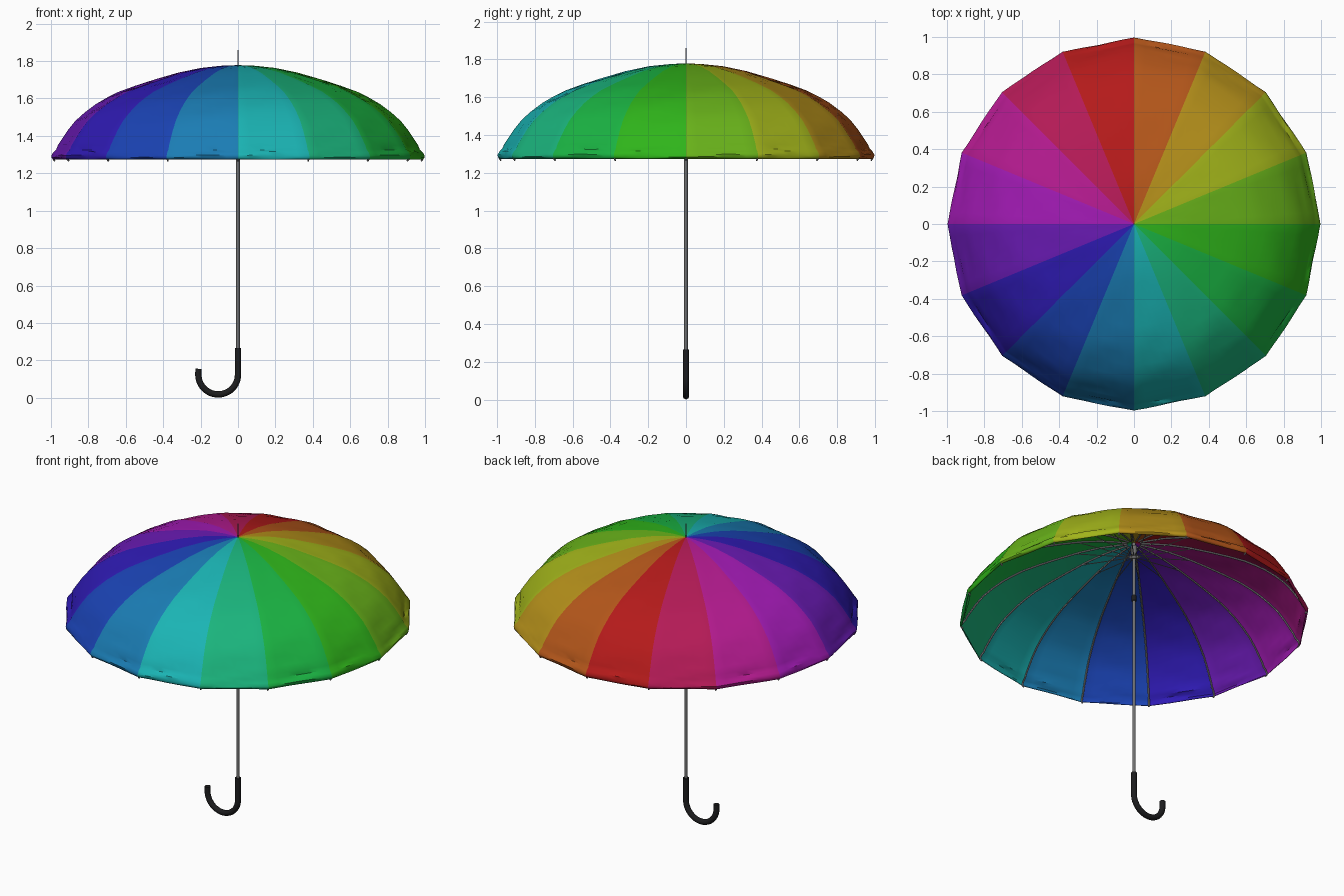
import bpy, bmesh, colorsys
from math import sin, cos, pi, radians

if "Cube" in bpy.data.objects:
    bpy.data.objects.remove(bpy.data.objects["Cube"])

N = 16          # ribs / panels
SUB = 6         # strips across one panel
PROFILE = [(0, 1.778), (0.05, 1.777), (0.1, 1.774), (0.2, 1.763), (0.32, 1.738),
           (0.45, 1.70), (0.55, 1.668), (0.64, 1.635), (0.70, 1.605), (0.76, 1.57),
           (0.82, 1.525), (0.87, 1.48), (0.91, 1.43), (0.94, 1.385), (0.963, 1.35),
           (0.972, 1.328), (0.988, 1.312), (0.997, 1.295), (0.996, 1.283), (0.988, 1.273)]


def material(name, rgb):
    m = bpy.data.materials.new(name)
    m.diffuse_color = (*rgb, 1)
    m.use_nodes = True
    m.node_tree.nodes["Principled BSDF"].inputs["Base Color"].default_value = m.diffuse_color
    return m


def tubes(name, paths, radius, mat, sides=2):
    """Round tubes along one or more paths, turned into one mesh."""
    cu = bpy.data.curves.new(name, 'CURVE')
    cu.dimensions = '3D'
    cu.bevel_depth = radius
    cu.bevel_resolution = sides
    cu.use_fill_caps = True
    for path in paths:
        sp = cu.splines.new('POLY')
        sp.points.add(len(path) - 1)
        for p, co in zip(sp.points, path):
            p.co = (*co, 1)
    ob = bpy.data.objects.new(name, cu)
    bpy.context.collection.objects.link(ob)
    cu.materials.append(mat)
    bpy.ops.object.select_all(action='DESELECT')
    ob.select_set(True)
    bpy.context.view_layer.objects.active = ob
    bpy.ops.object.convert(target='MESH')
    bpy.ops.object.shade_smooth_by_angle(angle=radians(50))
    return bpy.context.object


def polar(r, a, z):
    return (r * cos(a), r * sin(a), z)


black = material("black", (0.012, 0.012, 0.013))
steel = material("steel", (0.16, 0.16, 0.16))
rib_grey = material("rib_grey", (0.25, 0.25, 0.25))

# Canopy: flat-chord panels between ribs, with slight cloth wrinkles
bm = bmesh.new()
apex = bm.verts.new((0, 0, PROFILE[0][1]))
rings = []
for i, (r, z) in enumerate(PROFILE[1:]):
    ring = []
    for k in range(N):
        a0, a1 = 2 * pi * k / N, 2 * pi * (k + 1) / N
        for s in range(SUB):
            t = s / SUB
            x = r * ((1 - t) * cos(a0) + t * cos(a1))
            y = r * ((1 - t) * sin(a0) + t * sin(a1))
            w = 0.004 * sin(pi * t) * sin(i * 1.9 + k * 2.3 + 4 * t) * min(1, r * 2)
            edge = 0 if z < 1.28 else 1
            ring.append(bm.verts.new((x * (1 + w), y * (1 + w), z + w * edge)))
    rings.append(ring)
M = N * SUB
for j in range(M):
    n = (j + 1) % M
    panel = j // SUB
    faces = [bm.faces.new((apex, rings[0][j], rings[0][n]))]
    for a, b in zip(rings, rings[1:]):
        faces.append(bm.faces.new((a[j], b[j], b[n], a[n])))
    for f in faces:
        f.material_index = panel
me = bpy.data.meshes.new("canopy")
bm.to_mesh(me)
bm.free()
canopy = bpy.data.objects.new("canopy", me)
bpy.context.collection.objects.link(canopy)
# Rainbow runs clockwise, red just left of the back
for k in range(N):
    hue = ((4 - k) % N) / N
    rgb = colorsys.hsv_to_rgb(hue, 0.82, 0.70)
    me.materials.append(material(f"panel_{k}", [c ** 2.2 for c in rgb]))
bpy.ops.object.select_all(action='DESELECT')
canopy.select_set(True)
bpy.context.view_layer.objects.active = canopy
bpy.ops.object.shade_smooth_by_angle(angle=radians(40))
sol = canopy.modifiers.new("thickness", 'SOLIDIFY')
sol.thickness = 0.003
sol.offset = -1

# Ribs under the seams, ending in tiny tips below the rim
ribs = []
stretchers = []
for k in range(N):
    a = 2 * pi * k / N
    ribs.append([polar(max(r - 0.009, 0.012), a, z - 0.008) for r, z in PROFILE[1:]])
    stretchers.append([polar(0.015, a, 1.685), polar(0.33, a, 1.722)])
tubes("ribs", ribs, 0.005, rib_grey, 1)
tubes("stretchers", stretchers, 0.003, rib_grey, 0)

# Shaft, top spike, hub and runner
tubes("shaft", [[(0, 0, 0.2), (0, 0, 1.775)]], 0.010, steel, 4)
tubes("top_spike", [[(0, 0, 1.76), (0, 0, 1.86)]], 0.004, steel, 3)
tubes("hub", [[(0, 0, 1.67), (0, 0, 1.755)]], 0.018, steel, 4)
tubes("runner", [[(0, 0, 1.395), (0, 0, 1.43)]], 0.014, black, 4)

# Crook handle
R, zc = 0.106, 0.124
hook = [(0, 0, 0.265), (0, 0, 0.2)]
hook += [(-R + R * cos(t), 0, zc - R * sin(t)) for t in [pi * i / 24 for i in range(25)]]
hook += [(-2 * R + 0.001, 0, 0.155)]
tubes("handle", [hook], 0.017, black, 5)
